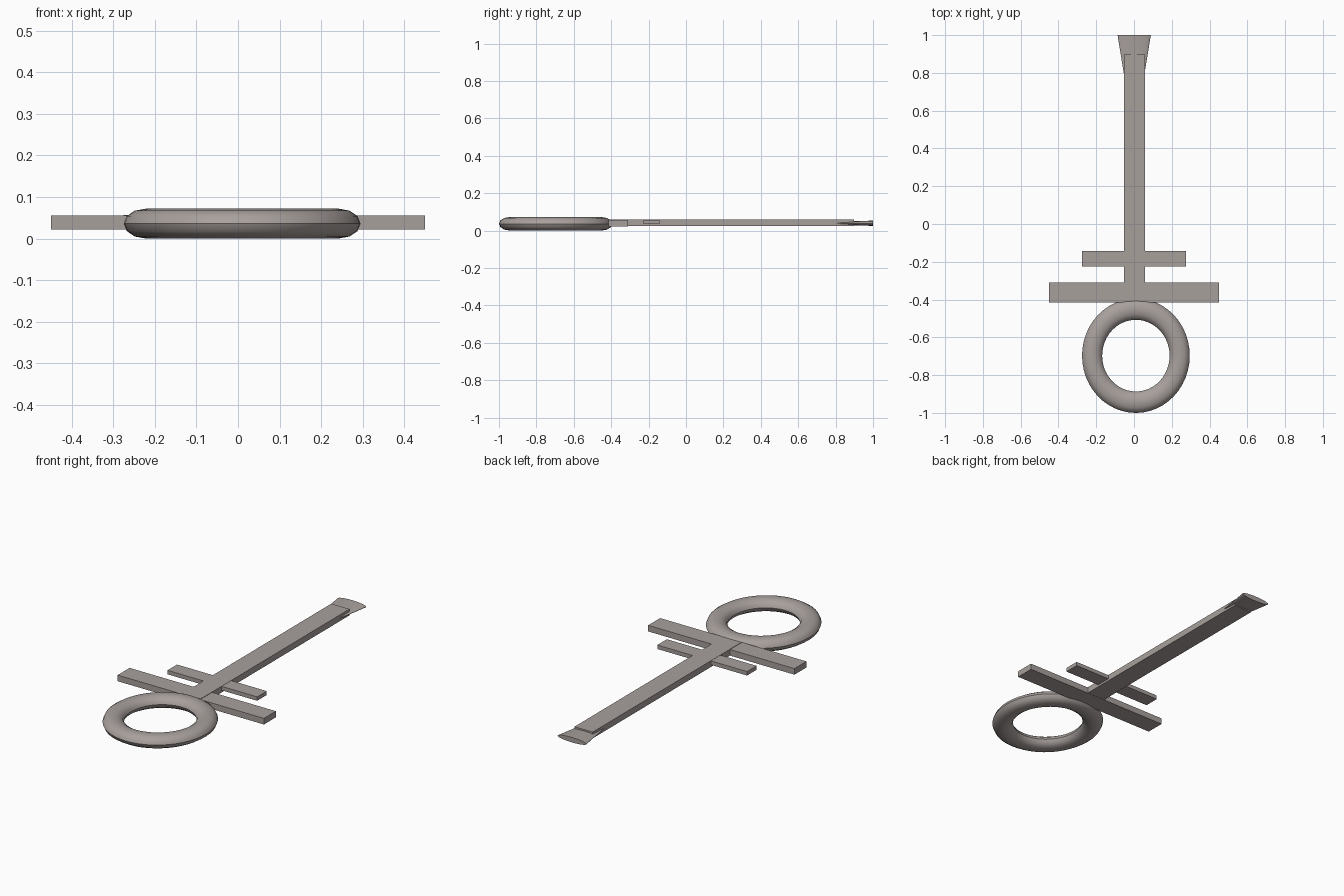
import bpy
import math

if "Cube" in bpy.data.objects:
    bpy.data.objects.remove(bpy.data.objects["Cube"])

metal = bpy.data.materials.new("warm grey metal")
metal.diffuse_color = (0.39, 0.35, 0.335, 1)
metal.use_nodes = True
metal.node_tree.nodes["Principled BSDF"].inputs["Base Color"].default_value = metal.diffuse_color


def finish(name, smooth=False):
    obj = bpy.context.object
    obj.name = name
    obj.data.materials.append(metal)
    bpy.ops.object.transform_apply(location=False, rotation=True, scale=True)
    if smooth:
        bpy.ops.object.shade_smooth_by_angle(angle=math.radians(40))
    return obj


def box(name, x, y, z):
    bpy.ops.mesh.primitive_cube_add(
        size=1, location=[(a + b) / 2 for a, b in (x, y, z)])
    bpy.context.object.scale = [b - a for a, b in (x, y, z)]
    return finish(name)


# Flattened ring at the handle end
bpy.ops.mesh.primitive_torus_add(
    location=(0.01, -0.697, 0.036), major_segments=48, minor_segments=12,
    major_radius=0.2325, minor_radius=0.0535)
bpy.context.object.scale = (0.997, 1.06, 0.036 / 0.0535)
finish("ring_handle", True)

# Shaft and the two crossbars
box("shaft", (-0.054, 0.058), (-0.41, 0.897), (0.023, 0.058))
box("large_crossbar", (-0.45, 0.45), (-0.415, -0.31), (0.022, 0.056))
box("small_crossbar", (-0.276, 0.276), (-0.226, -0.142), (0.035, 0.057))

# Flared tip: a flattened cone growing out of the shaft
bpy.ops.mesh.primitive_cone_add(
    vertices=32, radius1=0.088, radius2=0.0, depth=0.54,
    location=(0.001, 0.73, 0.039), rotation=(math.pi / 2, 0, 0))
bpy.context.object.scale = (1, 0.014 / 0.088, 1)
finish("flared_tip", True)
